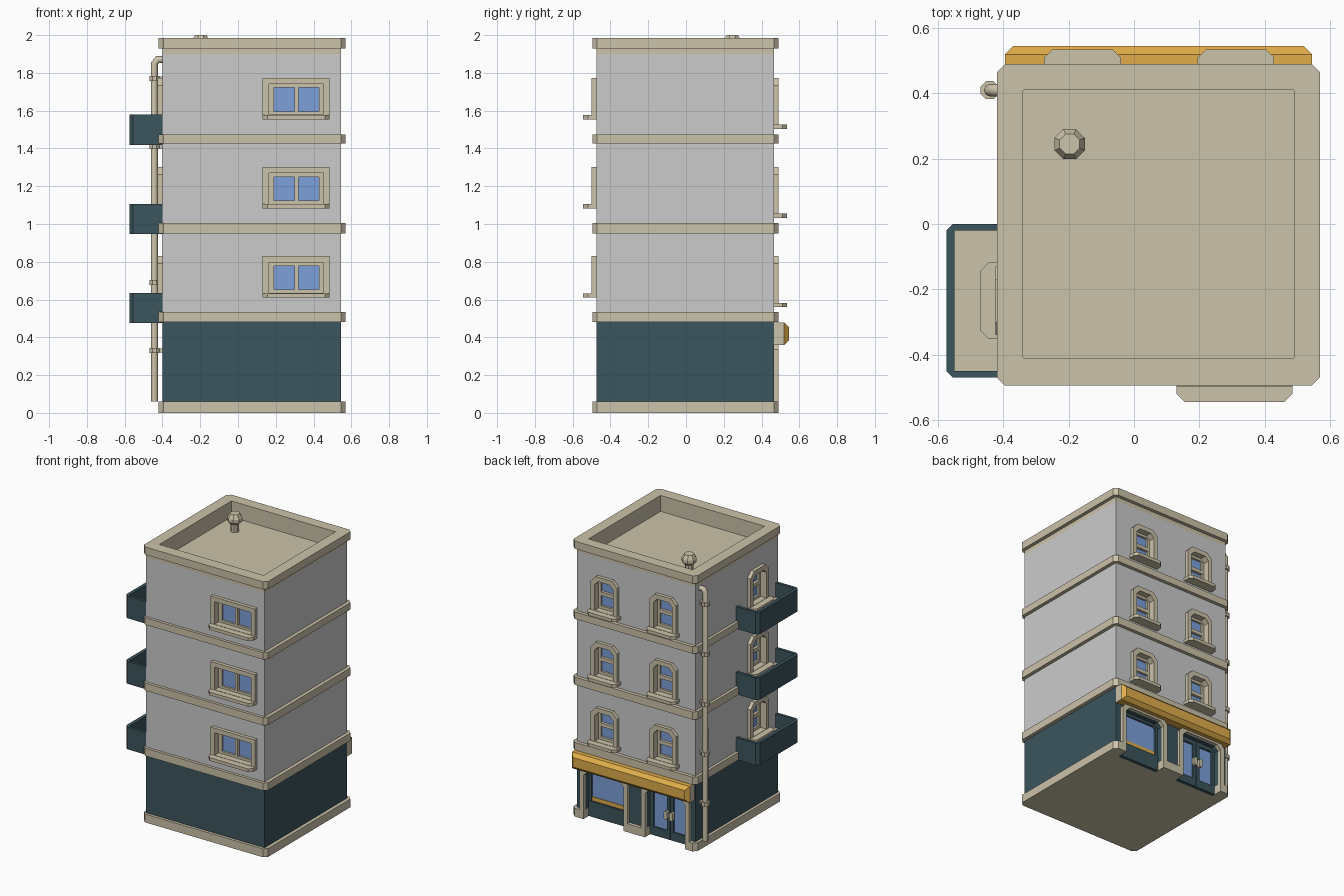
import bpy, bmesh, math
from mathutils import Matrix

if "Cube" in bpy.data.objects:
    bpy.data.objects.remove(bpy.data.objects["Cube"])

def material(name, r, g, b):
    m = bpy.data.materials.new(name)
    m.diffuse_color = (r, g, b, 1)
    m.use_nodes = True
    m.node_tree.nodes["Principled BSDF"].inputs["Base Color"].default_value = m.diffuse_color
    return m

CREAM = material("stone", 0.60, 0.54, 0.40)
TEAL = material("dark_teal", 0.045, 0.09, 0.11)
BLUE = material("glass", 0.20, 0.35, 0.70)
GOLD = material("sign_yellow", 0.75, 0.42, 0.07)
UP = Matrix.Identity(4)
# wall plane: (across, up, outward) -> (x, z, -y)
WALL = Matrix(((1, 0, 0, 0), (0, 0, -1, 0), (0, 1, 0, 0), (0, 0, 0, 1)))

def emit(name, bm, *mats):
    bmesh.ops.recalc_face_normals(bm, faces=bm.faces)
    me = bpy.data.meshes.new(name)
    bm.to_mesh(me)
    bm.free()
    ob = bpy.data.objects.new(name, me)
    bpy.context.collection.objects.link(ob)
    for m in mats:
        if m:
            me.materials.append(m)
    return ob

def rect(a0, a1, b0, b1, top=0, bot=0):
    """Rectangle outline with optional cut corners."""
    p = [(a0 + bot, b0), (a1 - bot, b0)]
    if bot:
        p.append((a1, b0 + bot))
    p += [(a1, b1 - top), (a1 - top, b1), (a0 + top, b1), (a0, b1 - top)] if top else [(a1, b1), (a0, b1)]
    if bot:
        p.append((a0, b0 + bot))
    return p

def extrude(bm, pts, h0, h1, M=UP, hole=None):
    def loop(ps, h):
        return [bm.verts.new(M @ Matrix.Translation((a, b, h)).translation) for a, b in ps]
    def sides(A, B):
        for i in range(len(A)):
            j = (i + 1) % len(A)
            bm.faces.new((A[i], A[j], B[j], B[i]))
    A, B = loop(pts, h0), loop(pts, h1)
    sides(A, B)
    if hole:
        C, D = loop(hole, h0), loop(hole, h1)
        sides(D, C)
        sides(C, A)
        sides(B, D)
    else:
        bm.faces.new(A[::-1])
        bm.faces.new(B)

def slab(name, pts, h0, h1, mat=None, M=UP, hole=None):
    bm = bmesh.new()
    extrude(bm, pts, h0, h1, M, hole)
    return emit(name, bm, mat)

def cut(ob, bm, name):
    c = emit(name, bm)
    c.hide_render = True
    c.display_type = 'WIRE'
    m = ob.modifiers.new("cut", 'BOOLEAN')
    m.operation, m.solver, m.object = 'DIFFERENCE', 'EXACT', c

def disc(x, y, r, n=8):
    return [(x + r * math.cos(math.tau * (i + .5) / n), y + r * math.sin(math.tau * (i + .5) / n)) for i in range(n)]

# main volumes
OUT = rect(-.40, .545, -.475, .465)
BAND = rect(-.42, .57, -.495, .49, .025, .025)
ground = slab("ground_floor", OUT, .06, .49, TEAL)
upper = slab("upper_walls", OUT, .49, 1.90)
wall_cuts = bmesh.new()
extrude(wall_cuts, rect(-.35, .50, -.42, .42), 1.86, 2.0)

# floor bands, roof deck and parapet
for z0, z1 in ((.48, .535), (.95, 1.005), (1.425, 1.475)):
    bm = bmesh.new()
    extrude(bm, BAND, z0, z1)
    emit("floor_band", bm, CREAM)
INNER = rect(-.34, .49, -.41, .41)
slab("roof_deck", rect(-.35, .50, -.42, .42), 1.86, 1.87, CREAM)
slab("roof_lining", rect(-.35, .50, -.42, .42), 1.87, 1.90, CREAM, hole=INNER)
slab("parapet_neck", OUT, 1.90, 1.93, CREAM, hole=INNER)
slab("parapet", BAND, 1.93, 1.985, CREAM, hole=rect(-.34, .49, -.41, .41, .001, .001))

# roof vent, turned profile
bm = bmesh.new()
rings = [[bm.verts.new((x, y, z)) for x, y in disc(-.197, .245, r)] for r, z in
         ((.028, 1.87), (.028, 1.925), (.05, 1.945), (.05, 1.97), (.033, 2.0))]
for A, B in zip(rings, rings[1:]):
    for i in range(8):
        bm.faces.new((A[i], A[(i + 1) % 8], B[(i + 1) % 8], B[i]))
bm.faces.new(rings[0][::-1])
bm.faces.new(rings[-1])
emit("roof_vent", bm, CREAM)

# windows
def window(P, w, z0, z1, edge, c, sill_w, panes, sash):
    M = P @ WALL
    hw, ow = w / 2, w / 2 - edge
    ci = c * .7
    hole = rect(-ow, ow, z0 + .005, z1 - edge, ci)
    big = rect(-ow - .006, ow + .006, z0, z1 - edge + .006, ci)
    extrude(wall_cuts, big, -.05, .01, M)
    slab("window_casing", rect(-hw, hw, z0, z1, c), 0, .025, CREAM, M, hole)
    slab("window_lining", big, -.05, 0, CREAM, M, hole)
    slab("window_sill", rect(-sill_w / 2, sill_w / 2, -.07, 0, 0, .025), z0 - .02, z0 + .003, CREAM, P)
    slab("window_glass", hole, -.05, -.035, BLUE, M)
    a0, a1, b0, b1 = panes
    slab("window_sash", hole, -.035, -.02, CREAM, M, rect(a0, a1, b0, b1, ci * .3))
    slab("window_bar", rect(*sash), -.035, -.015, CREAM, M)

def tall(P, dz):
    window(P, .21, .58 + dz, .83 + dz, .032, .04, .235,
           (-.055, .055, .605 + dz, .78 + dz), (-.055, .055, .682 + dz, .708 + dz))

def place(x, y, deg):
    return Matrix.Translation((x, y, 0)) @ Matrix.Rotation(math.radians(deg), 4, 'Z')

for f in range(3):
    dz = f * .472
    window(place(.308, -.475, 0), .355, .63 + dz, .83 + dz, .033, 0, .355,
           (-.118, .122, .652 + dz, .778 + dz), (-.008, .012, .652 + dz, .778 + dz))
    for x in (-.158, .312):
        tall(place(x, .465, 180), dz)
    tall(place(-.40, -.235, -90), dz)
    # balcony
    rail = [(-.40, -.47), (-.555, -.47), (-.575, -.45), (-.575, -.02), (-.555, 0), (-.40, 0),
            (-.40, -.02), (-.55, -.02), (-.55, -.45), (-.40, -.45)]
    slab("balcony_rail", rail, .475 + dz, .635 + dz, TEAL)
    slab("balcony_base", rect(-.55, -.40, -.45, -.02), .475 + dz, .485 + dz, TEAL)
    slab("balcony_floor", rect(-.55, -.40, -.45, -.02), .485 + dz, .50 + dz, CREAM)
cut(upper, wall_cuts, "wall_cutter")

# plinth with notches for shop window and door
plinth = [(-.395, -.495), (.545, -.495), (.57, -.47), (.57, .465), (.545, .49),
          (.475, .49), (.475, .405), (.155, .405), (.155, .49),
          (-.015, .49), (-.015, .405), (-.335, .405), (-.335, .49), (-.395, .49), (-.42, .465), (-.42, -.47)]
slab("plinth", plinth, 0, .06, CREAM)

# shop front on the back wall (across is mirrored: a = -x)
B = place(0, .465, 180) @ WALL
shop_cuts = bmesh.new()
for a0, a1, name in ((-.475, -.155, "shop_window"), (.015, .335, "shop_door")):
    opening = rect(a0, a1, -.02, .345, .03)
    extrude(shop_cuts, opening, -.06, .02, B)
    casing = [(a0 - .032, .06), (a0 - .032, .335), (a0, .37), (a1, .37), (a1 + .032, .335), (a1 + .032, .06),
              (a1, .06), (a1, .315), (a1 - .03, .345), (a0 + .03, .345), (a0, .315), (a0, .06)]
    slab(name + "_casing", casing, 0, .025, CREAM, B)
cut(ground, shop_cuts, "shop_cutter")

slab("shop_stall_riser", rect(-.475, -.155, 0, .11), -.06, -.035, TEAL, B)
slab("shop_window_strip", rect(-.455, -.175, .11, .14), -.06, -.045, GOLD, B)
slab("shop_window_glass", rect(-.455, -.175, .14, .325), -.06, -.05, BLUE, B)
slab("shop_window_frame", rect(-.475, -.155, .11, .345, .03), -.06, -.038, TEAL, B,
     rect(-.455, -.175, .112, .325, .015))

# double door
for a0, a1, h in ((.015, .173, .153), (.177, .335, .197)):
    slab("door_leaf", rect(a0, a1, 0, .345), -.06, -.035, TEAL, B,
         rect(a0 + .025, a1 - .025, .06, .315))
    slab("door_glass", rect(a0 + .025, a1 - .025, .06, .315), -.06, -.048, BLUE, B)
    slab("door_handle", rect(h - .014, h + .014, .15, .21, .008, .008), -.035, -.012, CREAM, B)

# sign board with bevelled front and stone ends
bm = bmesh.new()
extrude(bm, rect(-.395, .545, .465, .545), .36, .478)
edges = [e for e in bm.edges if all(v.co.y > .54 for v in e.verts)]
bmesh.ops.bevel(bm, geom=edges, offset=.025, segments=1, affect='EDGES')
bm.normal_update()
for f in bm.faces:
    f.material_index = 1 if abs(f.normal.x) > .9 else 0
emit("sign_board", bm, GOLD, CREAM)

# drainpipe with collars
cu = bpy.data.curves.new("drainpipe", 'CURVE')
cu.dimensions = '3D'
cu.bevel_depth, cu.bevel_resolution, cu.use_fill_caps = .019, 2, True
path = [(-.442, .06), (-.442, 1.85), (-.425, 1.871), (-.39, 1.871)]
sp = cu.splines.new('POLY')
sp.points.add(len(path) - 1)
for p, (x, z) in zip(sp.points, path):
    p.co = (x, .41, z, 1)
cu.materials.append(CREAM)
bpy.context.collection.objects.link(bpy.data.objects.new("drainpipe", cu))
for i in range(5):
    z = .33 + .36 * i
    slab("pipe_collar", disc(-.442, .41, .03), z - .014, z + .014, CREAM)
    slab("pipe_bracket", rect(-.44, -.40, .40, .42), z - .01, z + .01, CREAM)
